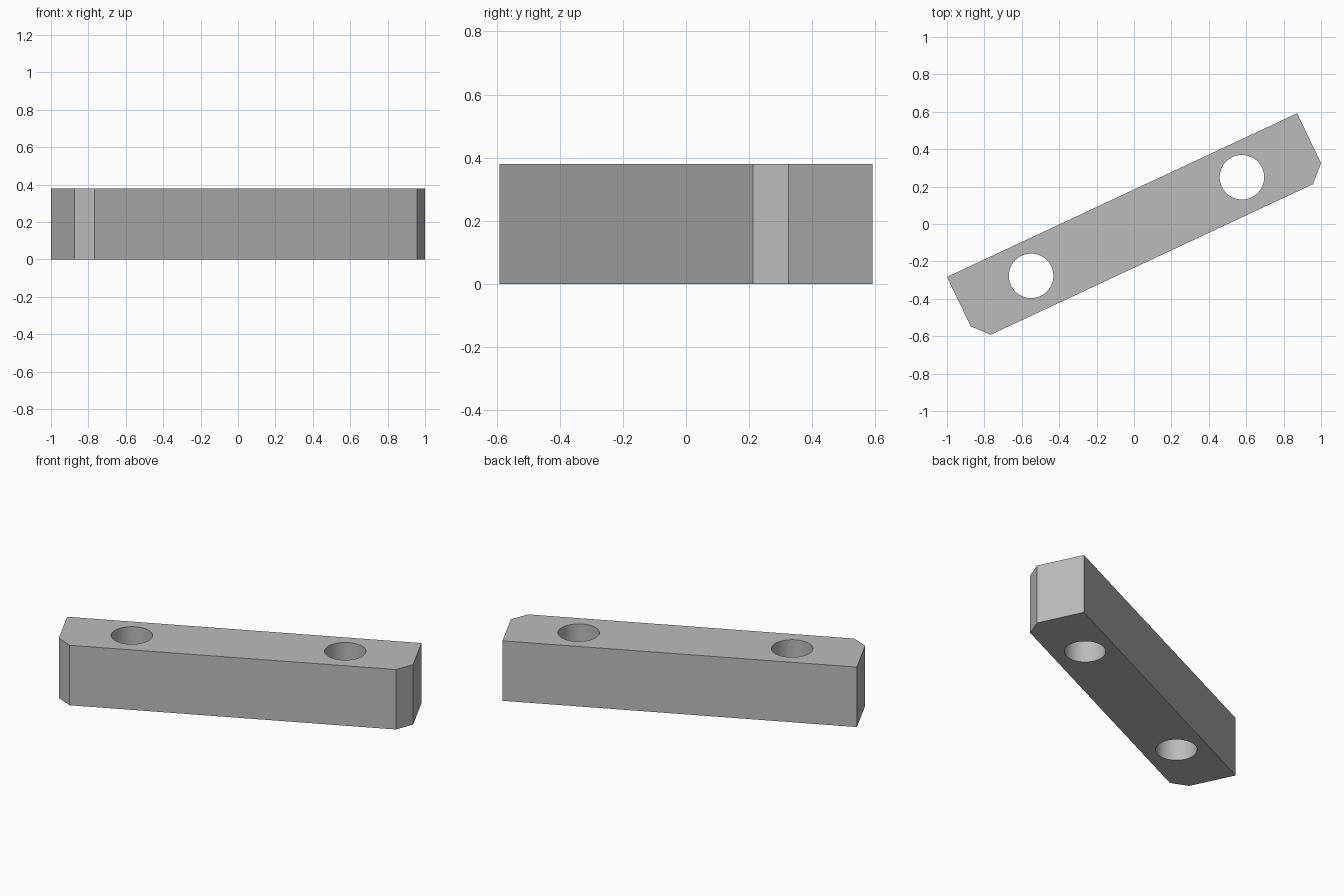
import bpy
import bmesh
from math import radians

HEIGHT = 0.38
OUTLINE = [(-1, -0.283), (-0.873, -0.547), (-0.766, -0.592),
           (0.957, 0.213), (1, 0.325), (0.872, 0.592)]
HOLES = [(-0.55, -0.277), (0.577, 0.25)]
HOLE_RADIUS = 0.119

cube = bpy.data.objects.get("Cube")
if cube:
    bpy.data.objects.remove(cube, do_unlink=True)

grey = bpy.data.materials.new("plain grey")
grey.use_nodes = True
colour = (0.5, 0.5, 0.5, 1)
grey.diffuse_color = colour
grey.node_tree.nodes["Principled BSDF"].inputs["Base Color"].default_value = colour

# Bar: chamfered outline raised to full height
bm = bmesh.new()
base = bm.faces.new([bm.verts.new((x, y, 0)) for x, y in OUTLINE])
raised = bmesh.ops.extrude_face_region(bm, geom=[base])["geom"]
bmesh.ops.translate(bm, vec=(0, 0, HEIGHT),
                    verts=[v for v in raised if isinstance(v, bmesh.types.BMVert)])
bmesh.ops.recalc_face_normals(bm, faces=bm.faces)
mesh = bpy.data.meshes.new("bar")
bm.to_mesh(mesh)
bm.free()
mesh.materials.append(grey)
bar = bpy.data.objects.new("bar", mesh)
bpy.context.collection.objects.link(bar)

# Round through holes
cutters = []
for x, y in HOLES:
    bpy.ops.mesh.primitive_cylinder_add(vertices=64, radius=HOLE_RADIUS, depth=1,
                                        location=(x, y, HEIGHT / 2))
    cutter = bpy.context.object
    cutter.name = "hole_cutter"
    cutter.hide_render = True
    cutter.data.materials.append(grey)
    cutters.append(cutter)
    cut = bar.modifiers.new("hole", "BOOLEAN")
    cut.operation = "DIFFERENCE"
    cut.solver = "EXACT"
    cut.object = cutter

# Apply the cuts, then smooth the hole walls only
bpy.ops.object.select_all(action="DESELECT")
bar.select_set(True)
bpy.context.view_layer.objects.active = bar
for name in [m.name for m in bar.modifiers]:
    bpy.ops.object.modifier_apply(modifier=name)
for cutter in cutters:
    bpy.data.objects.remove(cutter, do_unlink=True)
bpy.ops.object.shade_smooth_by_angle(angle=radians(20))
